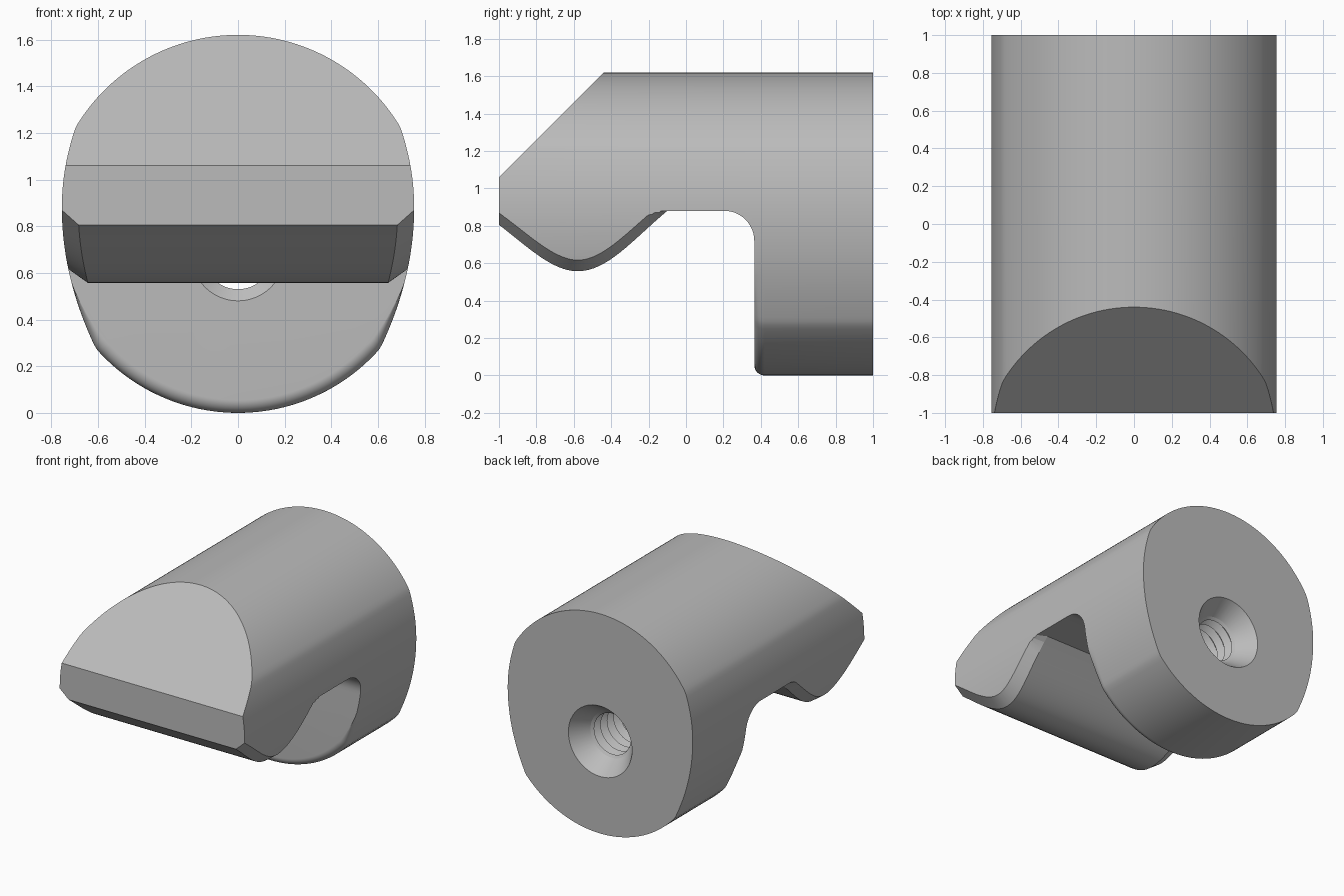
import bpy, bmesh, math
from mathutils import Vector
from mathutils.geometry import interpolate_bezier

cube = bpy.data.objects.get("Cube")
if cube:
    bpy.data.objects.remove(cube, do_unlink=True)

grey = bpy.data.materials.new("plain grey")
grey.use_nodes = True
colour = (0.5, 0.5, 0.5, 1)
grey.diffuse_color = colour
grey.node_tree.nodes["Principled BSDF"].inputs["Base Color"].default_value = colour


def loft(name, rings):
    """Closed solid through equal-length rings, capped at both ends."""
    bm = bmesh.new()
    loops = [[bm.verts.new(p) for p in ring] for ring in rings]
    n = len(loops[0])
    for a, b in zip(loops, loops[1:]):
        for i in range(n):
            j = (i + 1) % n
            bm.faces.new((a[i], a[j], b[j], b[i]))
    bm.faces.new(loops[0])
    bm.faces.new(loops[-1])
    bmesh.ops.recalc_face_normals(bm, faces=bm.faces)
    mesh = bpy.data.meshes.new(name)
    bm.to_mesh(mesh)
    bm.free()
    mesh.materials.append(grey)
    obj = bpy.data.objects.new(name, mesh)
    bpy.context.collection.objects.link(obj)
    return obj


def cut(target, cutter):
    cutter.hide_render = True
    mod = target.modifiers.new("cut", 'BOOLEAN')
    mod.operation = 'DIFFERENCE'
    mod.solver = 'EXACT'
    mod.object = cutter
    bpy.context.view_layer.objects.active = target
    bpy.ops.object.modifier_apply(modifier=mod.name)
    bpy.data.objects.remove(cutter, do_unlink=True)


# Body: round section with flattened, gently bowed sides
R = 0.81
FOOT = 0.365


def side(z):
    return 0.755 - (0.5 if z > 0.88 else 0.4) * (z - 0.88) ** 2


def section(y, inset=0.0):
    ring = []
    for k in range(180):
        a = math.radians(2 * k)
        z = R + R * math.sin(a)
        x = min(R * abs(math.cos(a)), side(z))
        x = math.copysign(x, math.cos(a))
        # the rounding fades out up the sides of the foot
        fade = min(1, max(0, (0.55 - z) / 0.3))
        s = 1 - inset * fade / R
        ring.append((x * s, y, R + (z - R) * s))
    return ring


r = 0.055
rings = [section(-1, r)]
for k in range(13):
    t = math.radians(7.5 * k)
    rings.append(section(FOOT + r * (1 - math.cos(t)), r * (1 - math.sin(t))))
rings.append(section(1))
body = loft("clamp_body", rings)

# Sloped nose
nose = [(-1.2, 0.86), (-0.2, 1.86), (-1.2, 1.86)]
cut(body, loft("nose_cutter", [[(x, y, z) for y, z in nose] for x in (-1, 1)]))

# Undercut: curved lip with chamfered ends, flat roof, fillet, foot face
V = Vector
valley = V((-0.58, 0.557, 0))
lip = [V((-1.2, 0.955, 0))]
lip += interpolate_bezier(V((-1, 0.805, 0)), V((-0.86, 0.7, 0)),
                          V((-0.72, 0.557, 0)), valley, 17)
lip += interpolate_bezier(valley, V((-0.42, 0.557, 0)),
                          V((-0.29, 0.72, 0)), V((-0.1, 0.88, 0)), 17)[1:]
path = []
for i, p in enumerate(lip):
    d = (lip[min(i + 1, len(lip) - 1)] - lip[max(i - 1, 0)]).normalized()
    q = p + V((-d.y, d.x, 0)) * 0.071
    if p.x > -0.4:
        q.y = min(q.y, 0.88)
    path.append((p, q, side(p.y) - 0.07))
rest = []
for k in range(13):
    t = math.radians(90 - 7.5 * k)
    rest.append((FOOT - 0.16 + 0.16 * math.cos(t), 0.72 + 0.16 * math.sin(t)))
rest += [(FOOT, -0.2), (-1.2, -0.2)]
for y, z in rest:
    path.append((V((y, z, 0)), V((y, z, 0)), 0.8))


def station(sign, kind):
    ring = []
    for p, q, w in path:
        c = p if kind == 0 else q
        x = (w, w + 0.1, 1.0)[kind]
        ring.append((sign * x, c.x, c.y))
    return ring


order = [(-1, 2), (-1, 1), (-1, 0), (1, 0), (1, 1), (1, 2)]
cut(body, loft("undercut_cutter", [station(s, k) for s, k in order]))

# Threaded through hole with a wide countersink at the back
HOLE_Z = 0.68
PITCH = 0.076
hole = [(0.3, 0.2), (FOOT, 0.2), (0.4, 0.15)]
for k in range(6):
    y = 0.4 + k * PITCH
    hole += [(y + 0.035, 0.192), (y + 0.045, 0.192), (y + PITCH, 0.15)]
hole += [(0.87, 0.17), (1, 0.26), (1.05, 0.295)]
circle = [math.tau * k / 48 for k in range(48)]
cut(body, loft("hole_cutter", [
    [(rad * math.cos(a), y, HOLE_Z + rad * math.sin(a)) for a in circle]
    for y, rad in hole]))

# Smooth curved faces, crisp edges
bpy.ops.object.select_all(action='DESELECT')
body.select_set(True)
bpy.context.view_layer.objects.active = body
bpy.ops.object.shade_smooth_by_angle(angle=math.radians(12))
